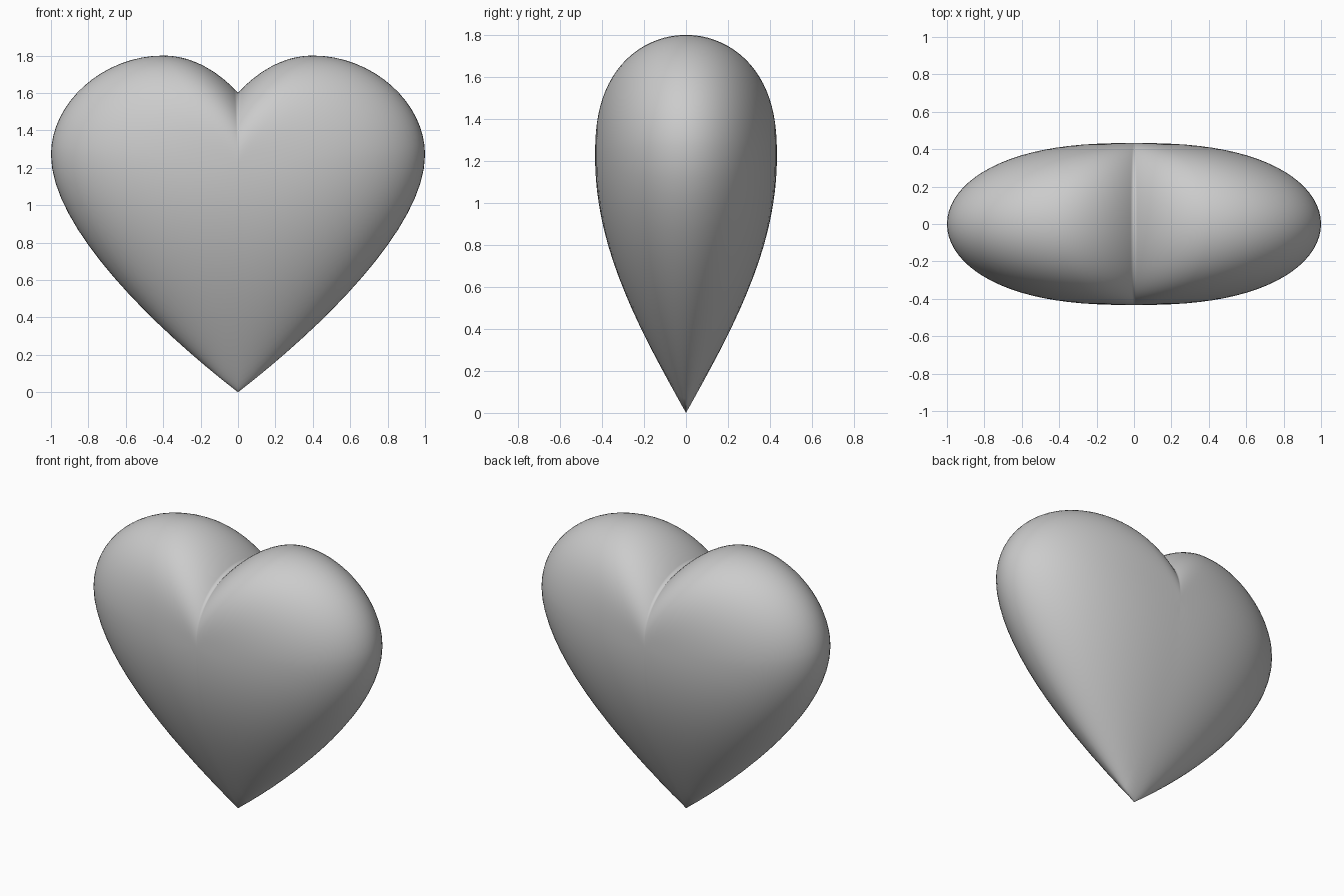
import bpy
import bmesh
from math import sin, cos, pi
from mathutils import Vector
from mathutils.geometry import interpolate_bezier

cube = bpy.data.objects.get("Cube")
if cube:
    bpy.data.objects.remove(cube)

DEPTH = 0.433      # greatest half thickness
MID = 1.22         # height of the fullest level
RINGS = 22
STEPS = 17

# Half of the heart outline: notch, lobe top, widest side, tip
segments = [
    ((0, 1.6), (0.09, 1.7), (0.23, 1.8), (0.4, 1.8)),
    ((0.4, 1.8), (0.72, 1.8), (1, 1.55), (1, 1.27)),
    ((1, 1.27), (1, 0.88), (0.44, 0.34), (0, 0)),
]
half = []
for seg in segments:
    points = interpolate_bezier(*[Vector((x, 0, z)) for x, z in seg], STEPS)
    half += points[:-1]
tip = Vector((0, 0, 0))
mirrored = [Vector((-p.x, 0, p.z)) for p in reversed(half[1:])]
outline = half + [tip] + mirrored
flank = half[2 * (STEPS - 1):] + [tip]


def half_width(z):
    """Half width of the outline at a height below the middle."""
    for a, b in zip(flank, flank[1:]):
        if b.z <= z <= a.z:
            return b.x + (a.x - b.x) * (z - b.z) / (a.z - b.z)
    return 1


def thickness(x, z, s):
    """Rounded lobes above the middle, tapering oval sections below."""
    if z >= MID:
        return DEPTH * max(0, 1 - s ** 2.5) ** 0.5
    power = 2 + 0.5 * z / MID
    ratio = min(1, abs(x) / max(half_width(z), 1e-6))
    return DEPTH * cos(pi / 2 * (1 - z / MID)) * (1 - ratio ** power) ** 0.5


# Front and back shells share the outline rim
centre = Vector((0, 0, MID))
count = len(outline)
bm = bmesh.new()
rim = [bm.verts.new(p) for p in outline]
for side in (-1, 1):
    inner = rim
    for i in range(RINGS - 1, 0, -1):
        s = sin(pi / 2 * i / RINGS)
        ring = []
        for p in outline:
            q = centre.lerp(p, s)
            q.y = side * thickness(q.x, q.z, s)
            ring.append(bm.verts.new(q))
        for j in range(count):
            k = (j + 1) % count
            bm.faces.new((inner[j], inner[k], ring[k], ring[j]))
        inner = ring
    pole = bm.verts.new((0, side * DEPTH, MID))
    for j in range(count):
        bm.faces.new((inner[j], inner[(j + 1) % count], pole))
bmesh.ops.recalc_face_normals(bm, faces=bm.faces)

mesh = bpy.data.meshes.new("heart_body")
bm.to_mesh(mesh)
bm.free()
mesh.shade_smooth()
heart = bpy.data.objects.new("heart_body", mesh)
bpy.context.collection.objects.link(heart)

# Plain grey surface
grey = bpy.data.materials.new("plain_grey")
grey.use_nodes = True
colour = (0.6, 0.6, 0.6, 1)
grey.diffuse_color = colour
grey.node_tree.nodes["Principled BSDF"].inputs["Base Color"].default_value = colour
mesh.materials.append(grey)
